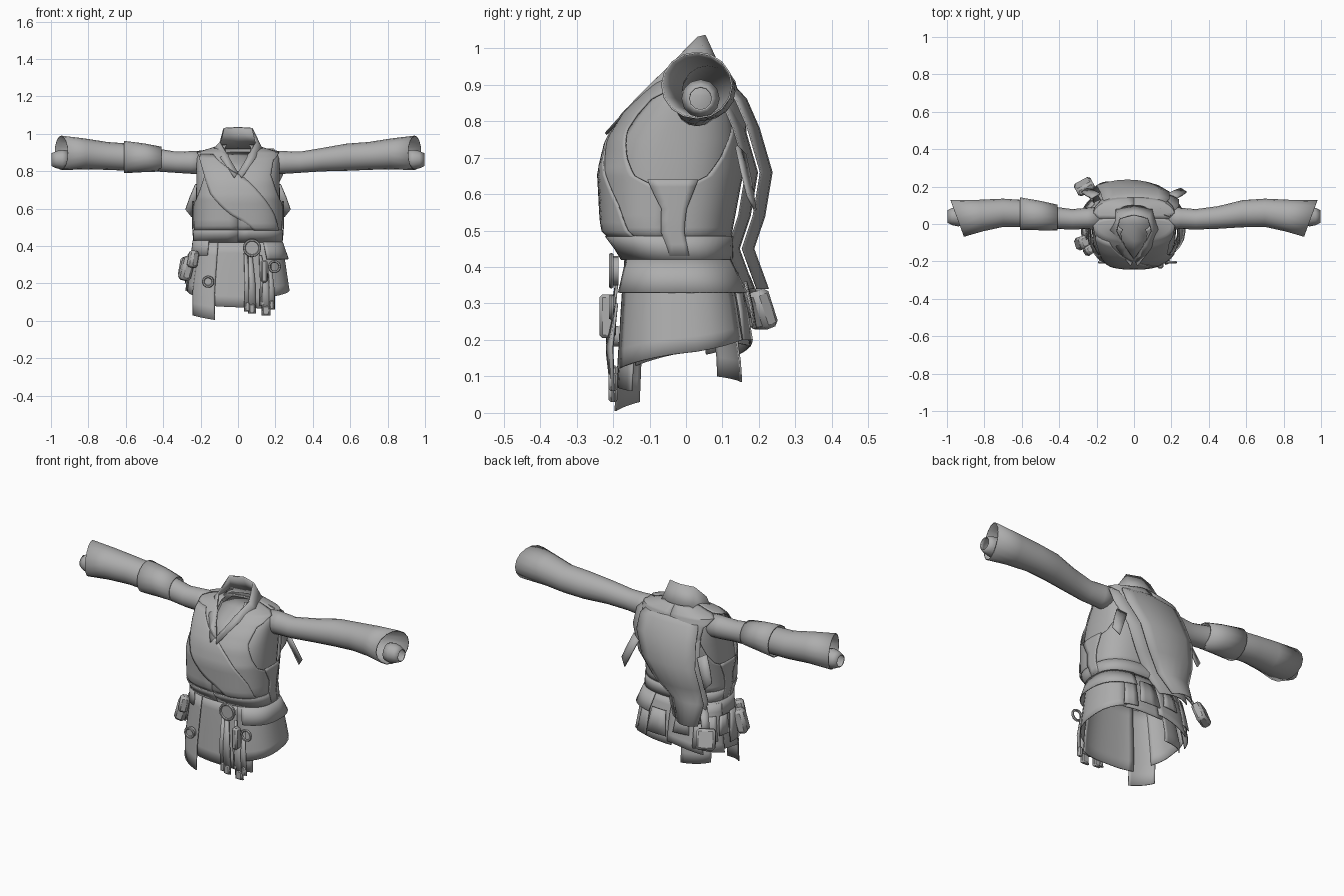
import bpy, math
from mathutils import Vector

cube = bpy.data.objects.get("Cube")
if cube:
    bpy.data.objects.remove(cube)

cloth = bpy.data.materials.new("grey cloth")
cloth.use_nodes = True
cloth.diffuse_color = (0.42, 0.42, 0.42, 1)
cloth.node_tree.nodes["Principled BSDF"].inputs["Base Color"].default_value = (0.42, 0.42, 0.42, 1)


def sheet(name, rows, closed=False, thick=0.005):
    """Skin a list of equally long point rows."""
    n = len(rows[0])
    faces = [(r * n + c, r * n + (c + 1) % n, (r + 1) * n + (c + 1) % n, (r + 1) * n + c)
             for r in range(len(rows) - 1) for c in range(n if closed else n - 1)]
    mesh = bpy.data.meshes.new(name)
    mesh.from_pydata([tuple(p) for row in rows for p in row], [], faces)
    ob = bpy.data.objects.new(name, mesh)
    bpy.context.collection.objects.link(ob)
    mod = ob.modifiers.new("thickness", "SOLIDIFY")
    mod.thickness = thick
    mod.offset = 0
    finish(ob, name)


def finish(ob, name):
    ob.name = name
    ob.data.materials.append(cloth)
    bpy.ops.object.select_all(action="DESELECT")
    ob.select_set(True)
    bpy.context.view_layer.objects.active = ob
    bpy.ops.object.shade_smooth_by_angle(angle=math.radians(40))


# Body profile: height, half width, front y, back y
BODY = [(0, .27, -.2, .19), (.15, .272, -.19, .18), (.33, .245, -.178, .15),
        (.42, .23, -.17, .12), (.47, .232, -.2, .12), (.5, .235, -.228, .125),
        (.66, .237, -.237, .155), (.75, .235, -.215, .165), (.82, .235, -.172, .16),
        (.87, .235, -.125, .145), (.9, .22, -.09, .135), (.92, .15, -.06, .12), (.94, .09, -.04, .1)]


def body(a, z, off=0.0):
    """Point on the body at an angle from the front, growing towards +x."""
    for lo, hi in zip(BODY, BODY[1:]):
        if z <= hi[0]:
            break
    t = (z - lo[0]) / (hi[0] - lo[0])
    w, f, b = [lo[i] + (hi[i] - lo[i]) * t for i in (1, 2, 3)]
    power = lambda v: math.copysign(abs(v) ** 0.76, v)
    return Vector(((w + off) * power(math.sin(a)),
                   (f + b) / 2 - ((b - f) / 2 + off) * power(math.cos(a)), z))


def wrap(name, rows, off=0.0, cols=12, steps=4, flip=1, flare=0.0):
    """Cloth patch on the body; rows are height, start angle, end angle."""
    fine = []
    for p, q in zip(rows, rows[1:]):
        fine += [[u + (v - u) * k / steps for u, v in zip(p, q)] for k in range(steps)]
    fine.append(rows[-1])
    sheet(name, [[body(flip * (a + (b - a) * c / cols), z, off + flare * (1 - i / (len(fine) - 1)))
                  for c in range(cols + 1)] for i, (z, a, b) in enumerate(fine)])


def tube(name, secs, sides=16):
    """Tube along x: x, y, z, half depth, half height, slant of the section."""
    turn = [2 * math.pi * k / sides for k in range(sides)]
    sheet(name, [[(x + sl * math.cos(t), y + ry * math.cos(t), z + rz * math.sin(t))
                  for t in turn] for x, y, z, ry, rz, sl in secs], True)


def strap(name, path, across):
    """Flat strip following a path, with a half-width vector at each point."""
    sheet(name, [[Vector(p) - Vector(w), p, Vector(p) + Vector(w)]
                 for p, w in zip(path, across)], thick=.008)


def pouch(name, loc, size, rot=(0, 0, 0)):
    bpy.ops.mesh.primitive_cube_add(size=1, location=loc, rotation=rot)
    ob = bpy.context.object
    ob.scale = size
    bpy.ops.object.transform_apply(location=False, rotation=False, scale=True)
    bev = ob.modifiers.new("soft edges", "BEVEL")
    bev.width = min(size) * .25
    finish(ob, name)


def disc(name, loc, r, ring=False):
    if ring:
        bpy.ops.mesh.primitive_torus_add(location=loc, rotation=(math.pi / 2, 0, 0), major_radius=r,
                                         minor_radius=.007, major_segments=16, minor_segments=6)
    else:
        bpy.ops.mesh.primitive_cylinder_add(vertices=16, radius=r, depth=.02, location=loc,
                                            rotation=(math.pi / 2, 0, 0))
    finish(bpy.context.object, name)


H = math.pi / 2
for side, label in ((1, "left"), (-1, "right")):
    # Vest halves, cut away around the arm and at the neck
    wrap(label + "_vest_front", [(.475, 0, H), (.61, 0, H), (.65, 0, 1.15), (.7, 0, .95), (.78, 0, .75),
                                 (.86, .1, .85), (.89, .15, 1.2), (.91, .25, H), (.94, .6, H)], flip=side)
    wrap(label + "_vest_back", [(.475, H, 2 * H), (.61, H, 2 * H), (.65, 2.0, 2 * H), (.7, 2.2, 2 * H),
                                (.78, 2.4, 2 * H), (.86, 2.3, 2 * H), (.89, 1.95, 2 * H),
                                (.91, H, 2 * H), (.94, H, 2 * H)], flip=side)
    wrap(label + "_undershirt", [(.5, .6, 2.6), (.75, .6, 2.6), (.87, .75, 2.4), (.9, 1, 2.2)],
         -.015, flip=side)
    wrap(label + "_side_tab", [(.43, 1.52, 1.72), (.56, 1.52, 1.74), (.64, 1.35, 1.85)], .008, 4, flip=side)
    # Sleeve with slanted opening and wrist wrapping
    sleeve = [(.19, .03, .848, .06, .06, 0), (.25, .03, .847, .054, .058, 0),
              (.33, .025, .848, .052, .054, 0), (.45, .035, .862, .058, .06, 0),
              (.58, .055, .875, .07, .07, 0), (.7, .06, .882, .073, .072, 0),
              (.82, .045, .893, .082, .08, .01), (.945, .03, .898, .096, .09, .035)]
    tube(label + "_sleeve", [(side * s[0], *s[1:5], side * s[5]) for s in sleeve])
    tube(label + "_wrist_wrap", [(side * x, .04, .862, r, r, 0) for x, r in
                                 ((.91, .046), (.94, .05), (.97, .044), (.995, .032))], 12)
    # Small torn flaps beside the shoulder blades
    strap(label + "_back_flap", [(side * .205, .15, .72), (side * .235, .165, .65), (side * .265, .18, .575)],
          [(.022 * side, -.012, .012)] * 2 + [(.016 * side, -.01, .02)])

# Forearm guard on the right sleeve only
tube("right_sleeve_band", [(-.41, .035, .865, .066, .064, 0), (-.5, .045, .872, .076, .074, 0),
                           (-.61, .055, .876, .085, .084, 0)])

# Standing collar running into the neck V, with the inner neckline
top = [(0, .05, 1.035), (.075, .03, 1.03), (.095, -.04, .955), (.055, -.11, .885), (0, -.19, .79)]
low = [(0, .1, .925), (.1, .085, .915), (.13, -.03, .915), (.09, -.13, .865), (.02, -.22, .765)]
around = lambda half: [(-x, y, z) for x, y, z in half[:0:-1]] + half
sheet("collar", [around(top), around(low)], thick=.008)
sheet("inner_neckline", [[(k * w, y, z) for k in (-1, 0, 1)] for w, y, z in
                         ((.08, .08, .9), (.1, .0, .88), (.08, -.09, .84), (.02, -.19, .775))])

# Crossing lapel over the chest
wrap("chest_lapel", [(.89, -1.0, -.5), (.8, -.8, -.06), (.68, -.55, .4), (.57, -.1, .85), (.475, .3, 1.1)], .005)

# Belt and hip band
wrap("belt", [(.42, 0, 4 * H), (.485, 0, 4 * H)], .006, 40, 2)
wrap("left_hip_band", [(.33, .5, 2.8), (.42, .5, 2.8)], .008, 24, 2, flare=.016)
wrap("right_hip_band", [(.35, -2.7, -.6), (.43, -2.7, -.6)], .01, 24, 2)

# Skirt panels: name, start and end angle, hem heights at both, offset
for name, a, b, za, zb, off in (
        ("front_skirt", -.45, .75, .08, .06, -.008), ("front_flap", -1.0, -.36, .03, .005, .004),
        ("left_skirt", .38, 2.55, .12, .2, .004), ("back_left_skirt", 2.5, 3.2, .19, .18, 0),
        ("back_right_skirt", 3.15, 3.9, .2, .16, .008), ("right_rear_skirt", 3.8, 4.5, .19, .16, .014),
        ("right_skirt", 4.4, 5.4, .18, .13, 0), ("back_right_tail", 3.35, 4.2, .085, .1, -.03)):
    cols = 10
    rows = []
    for r in range(7):
        row = []
        for c in range(cols + 1):
            hem = za + (zb - za) * c / cols
            row.append(body(a + (b - a) * c / cols, .42 + (hem - .42) * r / 6, off))
        rows.append(row)
    sheet(name, rows)

# Hanging plates around the right hip and back
for i, a in enumerate((2.65, 3.0, 3.4, 3.8, 4.15, 4.5, 4.85)):
    z = .2 + .03 * (i % 3)
    wrap("hip_plate", [(z, a - .17, a + .15), (.36, a - .13, a + .13)], .018 + .008 * (i % 2), 3, 2)

# Scarf draped down the back: height, y, x range
scarf = [(.92, .11, -.12, .14), (.86, .165, -.17, .19), (.78, .2, -.18, .19), (.66, .235, -.2, .13),
         (.54, .215, -.22, .06), (.45, .185, -.22, -.02), (.34, .225, -.21, -.08)]
for name, gap, cut in (("scarf", 0, 0), ("scarf_under_layer", .04, .05)):
    sheet(name, [[(x0 + (x1 + cut - x0) * k / 6, y - gap - .03 * (k / 3 - 1) ** 2, z)
                  for k in range(7)] for z, y, x0, x1 in scarf])

# Buckle, rings and buttons
disc("buckle", (.075, -.195, .39), .04)
disc("buckle_rim", (.075, -.205, .39), .042, True)
disc("hip_ring", (.195, -.205, .29), .028, True)
disc("skirt_button", (-.16, -.195, .21), .028)
disc("skirt_button_rim", (-.16, -.205, .21), .026, True)

# Cords and tassels hanging from the belt
for x, z0, z1, w in ((.05, .36, .05, .014), (.075, .36, .04, .017), (.13, .35, .08, .012),
                     (.15, .3, .03, .02), (.18, .3, .06, .013)):
    strap("belt_cord", [(x - .01, -.19, z0), (x, -.21, (z0 + z1) / 2), (x, -.2, z1)],
          [(w * .6, 0, 0), (w, .006, 0), (w * 1.2, 0, 0)])
    pouch("tassel_end", (x, -.2, z1 + .025), (w * 2, .025, .05))

# Pouches on the belt
pouch("right_front_pouch", (-.275, -.1, .28), (.06, .07, .13), (0, .25, .3))
pouch("right_small_pouch", (-.24, -.14, .33), (.05, .05, .09), (0, .2, .6))
pouch("front_pouch", (.14, -.215, .265), (.035, .045, .12))
pouch("back_pouch", (-.265, .2, .285), (.1, .05, .11), (.35, 0, .5))
strap("back_pouch_strap", [(-.2, .13, .42), (-.23, .16, .37), (-.25, .18, .32)], [(.015, .015, 0)] * 3)
